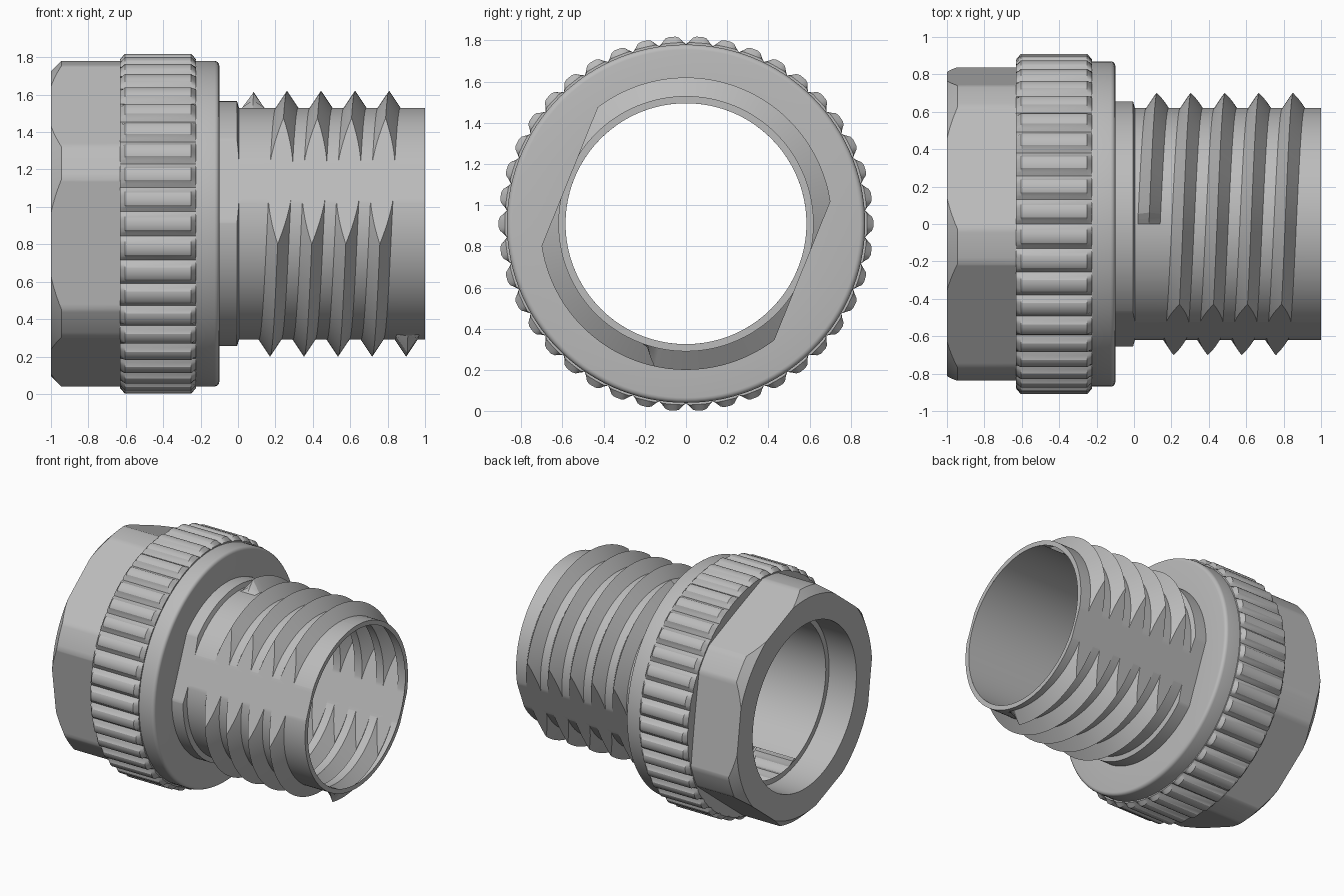
import bpy, bmesh, math
from mathutils import Vector

if "Cube" in bpy.data.objects:
    bpy.data.objects.remove(bpy.data.objects["Cube"])

AXIS_Z = 0.91            # height of the horizontal axis
BORE, ROOT, CREST = 0.585, 0.62, 0.71
NECK, FLANGE, KNURL = 0.655, 0.87, 0.91
TILT = math.radians(-22)  # turn of the hexagon and of the thread flats

grey = bpy.data.materials.new("plain_grey")
grey.use_nodes = True
grey.diffuse_color = (0.5, 0.5, 0.5, 1)
grey.node_tree.nodes["Principled BSDF"].inputs["Base Color"].default_value = (0.5, 0.5, 0.5, 1)


def flatten(bm, angle, dist):
    """Cut a flat: everything beyond the plane is pressed back onto it."""
    n = Vector((0, math.cos(angle), math.sin(angle)))
    bmesh.ops.bisect_plane(bm, geom=bm.verts[:] + bm.edges[:] + bm.faces[:],
                           plane_co=n * dist, plane_no=n, dist=1e-5)
    for v in bm.verts:
        d = v.co.dot(n)
        if d > dist:
            v.co.y *= dist / d
            v.co.z *= dist / d


def shell(name, columns, profile, flats=(), start=0.0, sweep=1.0):
    """Sweep profile(u) -> [(x, r)] round the axis, from the top towards +y."""
    bm = bmesh.new()
    grid = []
    for c in range(columns + 1):
        u = start + sweep * c / columns
        a = 2 * math.pi * u
        grid.append([bm.verts.new((x, r * math.sin(a), r * math.cos(a)))
                     for x, r in profile(u)])
    for left, right in zip(grid, grid[1:]):
        for i in range(len(left) - 1):
            bm.faces.new((left[i], right[i], right[i + 1], left[i + 1]))
    bmesh.ops.remove_doubles(bm, verts=bm.verts[:], dist=1e-5)
    for angle, dist in flats:
        flatten(bm, angle, dist)
    bmesh.ops.dissolve_degenerate(bm, edges=bm.edges[:], dist=1e-5)
    bmesh.ops.recalc_face_normals(bm, faces=bm.faces[:])
    mesh = bpy.data.meshes.new(name)
    bm.to_mesh(mesh)
    bm.free()
    mesh.materials.append(grey)
    ob = bpy.data.objects.new(name, mesh)
    ob.location.z = AXIS_Z
    bpy.context.collection.objects.link(ob)
    return ob


def lathe(points):
    return lambda u: points


# Hexagonal end with chamfered corners and a counterbore
hex_flats = [(TILT + math.radians(30 + 60 * i), 0.797) for i in range(6)]
hex_end = shell("hex_end", 120, lathe([
    (-0.77, BORE), (-0.77, 0.625), (-1, 0.625), (-1, 0.815),
    (-0.945, FLANGE), (-0.62, FLANGE)]), hex_flats)

# Knurled grip ring
BUMPS, STEPS = 42, 8
DEPTH = (0.038, 0.024, 0.006, 0, 0, 0, 0.006, 0.024)


def knurl_profile(u):
    r = KNURL - DEPTH[round(u * BUMPS * STEPS) % STEPS]
    edge = min(r, 0.88)
    return [(-0.625, 0.77), (-0.63, edge), (-0.605, r),
            (-0.25, r), (-0.225, edge), (-0.225, 0.84)]


grip_ring = shell("grip_ring", BUMPS * STEPS, knurl_profile)

# Shoulder with a rounded rim
rim = [(-0.125 + 0.025 * math.sin(t), FLANGE - 0.025 + 0.025 * math.cos(t))
       for t in (math.pi / 8 * i for i in range(5))]
shoulder = shell("shoulder", 120, lathe([(-0.24, FLANGE)] + rim + [(-0.1, 0.6)]))

# Neck and threaded tube with two flats
PITCH, FIRST, TURNS = 0.182, 0.08, 4.55


def thread_profile(u):
    pts = [(-0.1, NECK), (-0.005, NECK), (0.005, ROOT)]
    for k in range(-1, 5):
        t = u + k
        ramp = max(0, min(1, t / 0.015, (TURNS - t) / 0.015))
        for off, h in ((-0.06, 0), (0, 1), (0.06, 0)):
            x = FIRST + PITCH * t + off
            pts.append((max(0.005, min(0.97, x)), ROOT + (CREST - ROOT) * h * ramp))
    return pts + [(1, ROOT), (1, BORE)]


threaded_tube = shell("threaded_tube", 144, thread_profile,
                      [(TILT, 0.61), (TILT + math.pi, 0.61)])

# Inner bore lining, covering one half of the passage
lining_start = (math.pi / 2 - TILT + math.pi / 2) / (2 * math.pi)
bore_lining = shell("bore_lining", 60, lathe([(-0.77, BORE), (1, BORE)]),
                    start=lining_start, sweep=0.5)

# Smooth shading with crisp edges
for ob in bpy.context.view_layer.objects:
    ob.select_set(False)
for ob in (hex_end, grip_ring, shoulder, threaded_tube, bore_lining):
    ob.select_set(True)
bpy.context.view_layer.objects.active = hex_end
bpy.ops.object.shade_smooth_by_angle(angle=math.radians(25))
